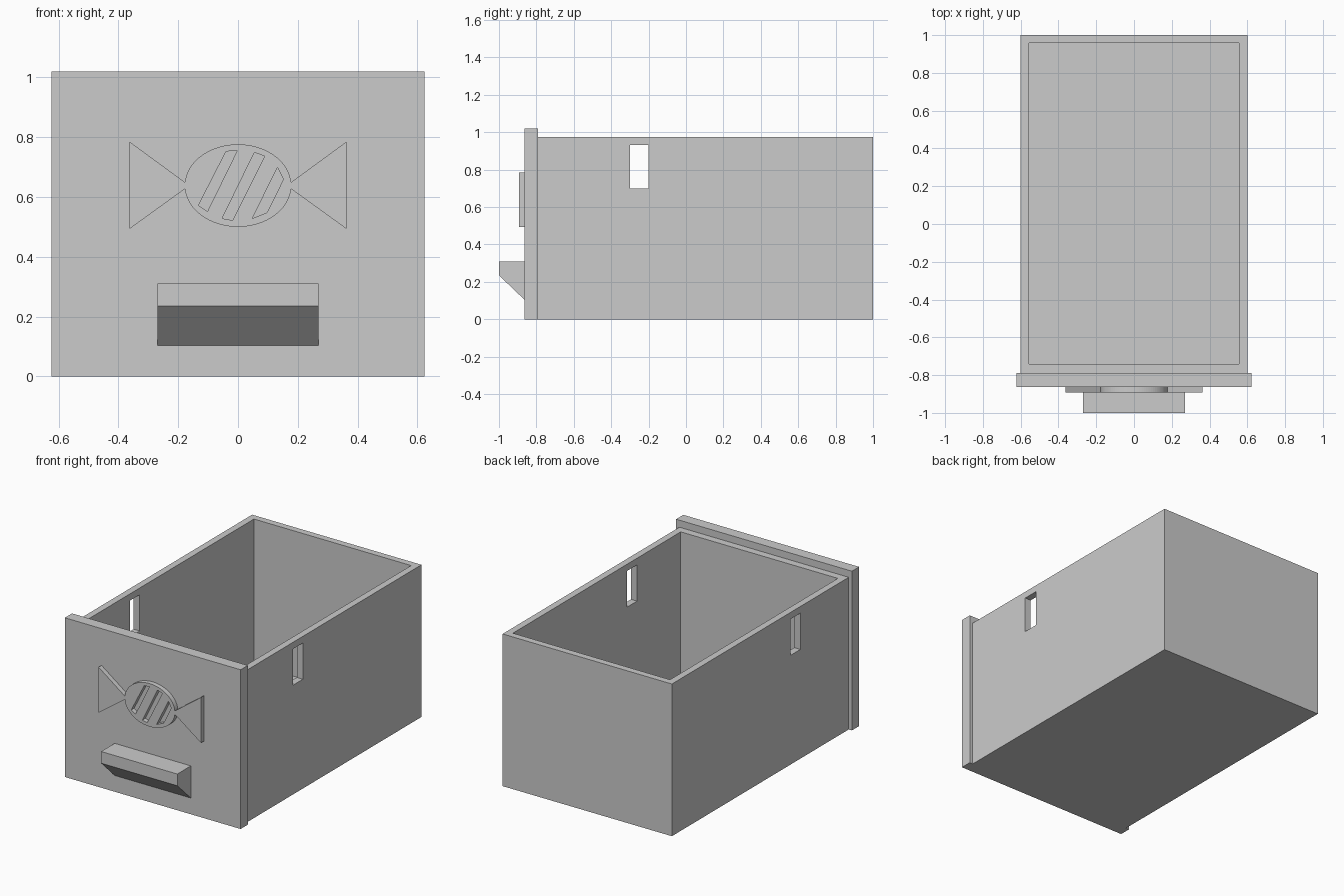
import bpy
import bmesh
from math import cos, sin, pi

if "Cube" in bpy.data.objects:
    bpy.data.objects.remove(bpy.data.objects["Cube"], do_unlink=True)

GREY = (0.6, 0.6, 0.6, 1.0)
grey = bpy.data.materials.new("plain grey")
grey.use_nodes = True
grey.diffuse_color = GREY
grey.node_tree.nodes["Principled BSDF"].inputs["Base Color"].default_value = GREY


def prism(name, outline, axis, lo, hi):
    """Extrude a 2D outline along x (outline in y,z) or y (outline in x,z)."""
    place = {"x": lambda a, b: (lo, a, b), "y": lambda a, b: (a, lo, b)}[axis]
    bm = bmesh.new()
    face = bm.faces.new([bm.verts.new(place(a, b)) for a, b in outline])
    moved = bmesh.ops.extrude_face_region(bm, geom=[face])["geom"]
    shift = (hi - lo, 0, 0) if axis == "x" else (0, hi - lo, 0)
    bmesh.ops.translate(bm, vec=shift, verts=[v for v in moved if isinstance(v, bmesh.types.BMVert)])
    bmesh.ops.recalc_face_normals(bm, faces=bm.faces)
    mesh = bpy.data.meshes.new(name)
    bm.to_mesh(mesh)
    bm.free()
    mesh.materials.append(grey)
    obj = bpy.data.objects.new(name, mesh)
    bpy.context.collection.objects.link(obj)
    return obj


def box(name, x, y, z):
    outline = [(y[0], z[0]), (y[1], z[0]), (y[1], z[1]), (y[0], z[1])]
    return prism(name, outline, "x", *x)


def cut(target, cutter):
    mod = target.modifiers.new(cutter.name, "BOOLEAN")
    mod.operation = "DIFFERENCE"
    mod.solver = "EXACT"
    mod.object = cutter
    cutter.hide_render = True
    cutter.hide_viewport = True
    cutter.display_type = "WIRE"


# Open drawer body with a side window through both walls
body = box("drawer_body", (-0.6, 0.6), (-0.79, 1.0), (0, 0.975))
cut(body, box("cavity_cutter", (-0.557, 0.557), (-0.742, 0.957), (0.043, 1.2)))
cut(body, box("side_window_cutter", (-0.8, 0.8), (-0.3, -0.2), (0.7, 0.932)))

# Front panel and wedge-shaped pull
box("front_panel", (-0.623, 0.623), (-0.863, -0.79), (0, 1.02))
pull = [(-0.863, 0.104), (-0.863, 0.31), (-1.0, 0.31), (-1.0, 0.235)]
prism("drawer_pull", pull, "x", -0.27, 0.27)

# Raised wrapped sweet: oval centre joined to two flared wrapper ends
ZC, NECK, STEPS = 0.638, 0.08, 40


def arc(start):
    span = pi - 2 * NECK
    angles = [start + NECK + span * i / STEPS for i in range(STEPS + 1)]
    return [(0.178 * cos(a), ZC + 0.138 * sin(a)) for a in angles]


LOW, HIGH = 0.493, 0.785
outline = arc(0) + [(-0.363, HIGH), (-0.363, LOW)] + arc(pi) + [(0.363, LOW), (0.363, HIGH)]
sweet = prism("sweet_emblem", outline, "y", -0.893, -0.863)

# Slanted stripes cut into the oval
stripes = [
    [(-0.04, 0.752), (-0.002, 0.756), (-0.102, 0.552), (-0.132, 0.572)],
    [(0.055, 0.749), (0.089, 0.736), (-0.018, 0.522), (-0.053, 0.528)],
    [(0.132, 0.699), (0.152, 0.659), (0.097, 0.548), (0.048, 0.528)],
]
for i, stripe in enumerate(stripes):
    cut(sweet, prism(f"stripe_cutter_{i + 1}", stripe, "y", -0.95, -0.82))
